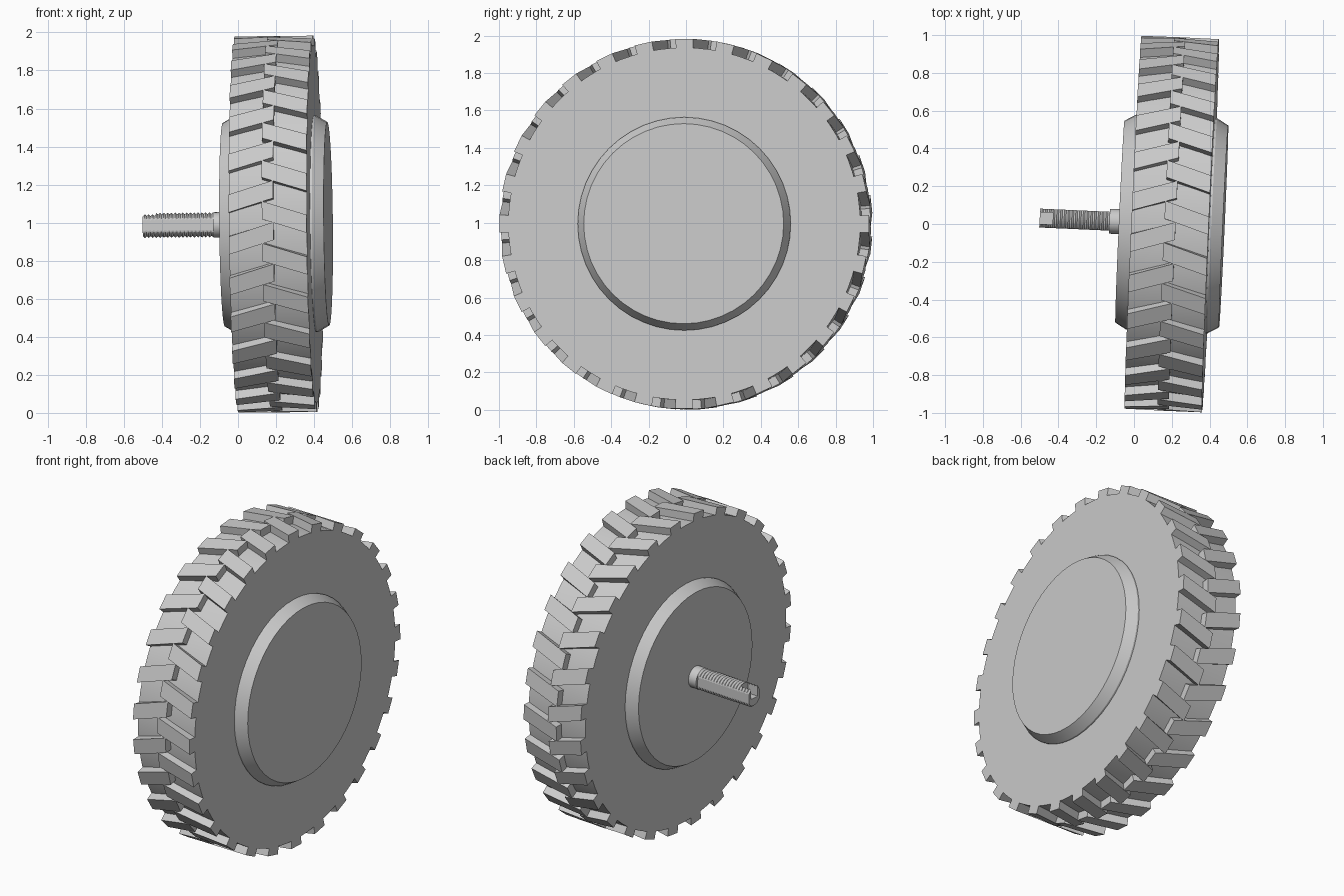
import bpy, bmesh
from math import sin, cos, pi, radians
from mathutils import Matrix, Euler

cube = bpy.data.objects.get("Cube")
if cube:
    bpy.data.objects.remove(cube)

# The wheel axis lies along local x and is slightly tilted
PLACE = Matrix.Translation((0.2, 0, 0.992)) @ Euler((0, -0.01, -0.045)).to_matrix().to_4x4()
HALF = 0.205          # half tyre width
BASE, OUTER = 0.942, 0.99
COUNT = 28            # lugs per row

grey = bpy.data.materials.new("light grey")
grey.use_nodes = True
colour = (0.6, 0.6, 0.6, 1)
grey.diffuse_color = colour
grey.node_tree.nodes["Principled BSDF"].inputs["Base Color"].default_value = colour


def make(name, bm, smooth=True):
    bmesh.ops.recalc_face_normals(bm, faces=bm.faces)
    mesh = bpy.data.meshes.new(name)
    bm.to_mesh(mesh)
    bm.free()
    mesh.materials.append(grey)
    obj = bpy.data.objects.new(name, mesh)
    bpy.context.collection.objects.link(obj)
    obj.matrix_world = PLACE
    if smooth:
        bpy.ops.object.select_all(action='DESELECT')
        obj.select_set(True)
        bpy.context.view_layer.objects.active = obj
        bpy.ops.object.shade_smooth_by_angle(angle=radians(20))
    return obj


def lathe(profile, steps, flat=None):
    """Turn (x, radius) points around x, with optional flats on both y sides."""
    bm = bmesh.new()
    rings = []
    for x, r in profile:
        ring = []
        for i in range(steps):
            a = 2 * pi * i / steps
            y = r * sin(a)
            if flat:
                y = max(-flat, min(flat, y))
            ring.append(bm.verts.new((x, y, r * cos(a))))
        rings.append(ring)
    for a, b in zip(rings, rings[1:]):
        for i in range(steps):
            j = (i + 1) % steps
            bm.faces.new((a[i], a[j], b[j], b[i]))
    bm.faces.new(rings[0])
    bm.faces.new(rings[-1])
    return bm


# Tyre body and domed hub covers
make("tyre", lathe([(-HALF, BASE), (HALF, BASE)], 84))
for name, s in (("left_hub_cover", 1), ("right_hub_cover", -1)):
    make(name, lathe([(s * 0.19, 0.57), (s * 0.215, 0.57), (s * 0.275, 0.535)], 48))

# Two staggered rows of slanted tread lugs
for name, s in (("left_tread", 1), ("right_tread", -1)):
    bm = bmesh.new()
    for n in range(COUNT):
        start = 2 * pi * (n + (0 if s > 0 else 0.5)) / COUNT
        corners = []
        for x, shift in ((s * HALF, 0), (-s * 0.03, 0.075)):
            for r, side in ((BASE - 0.02, -1), (OUTER, -1), (OUTER, 1), (BASE - 0.02, 1)):
                a = start + shift + side * 0.048
                corners.append(bm.verts.new((x, r * sin(a), r * cos(a))))
        bm.faces.new(corners[:4])
        bm.faces.new(corners[4:])
        for i in range(4):
            j = (i + 1) % 4
            bm.faces.new((corners[i], corners[j], corners[j + 4], corners[i + 4]))
    make(name, bm, smooth=False)

# Collar and threaded axle with flat sides
make("axle_collar", lathe([(-0.33, 0.066), (-0.27, 0.066)], 32))
thread = [(-0.7 + 0.01 * i, 0.066 if i % 2 else 0.057) for i in range(39)]
axle = make("threaded_axle", lathe(thread, 40, flat=0.05), smooth=False)

# Short open slot in the axle tip
bm = bmesh.new()
bmesh.ops.create_cube(bm, size=1, matrix=Matrix.Translation((-0.69, 0, 0.05))
                      @ Matrix.Diagonal((0.12, 0.062, 0.12, 1)))
cutter = make("slot_cutter", bm, smooth=False)
cutter.hide_render = True
cut = axle.modifiers.new("slot", 'BOOLEAN')
cut.operation = 'DIFFERENCE'
cut.solver = 'EXACT'
cut.object = cutter
bpy.ops.object.select_all(action='DESELECT')
axle.select_set(True)
bpy.context.view_layer.objects.active = axle
bpy.ops.object.modifier_apply(modifier=cut.name)
bpy.data.objects.remove(cutter)
